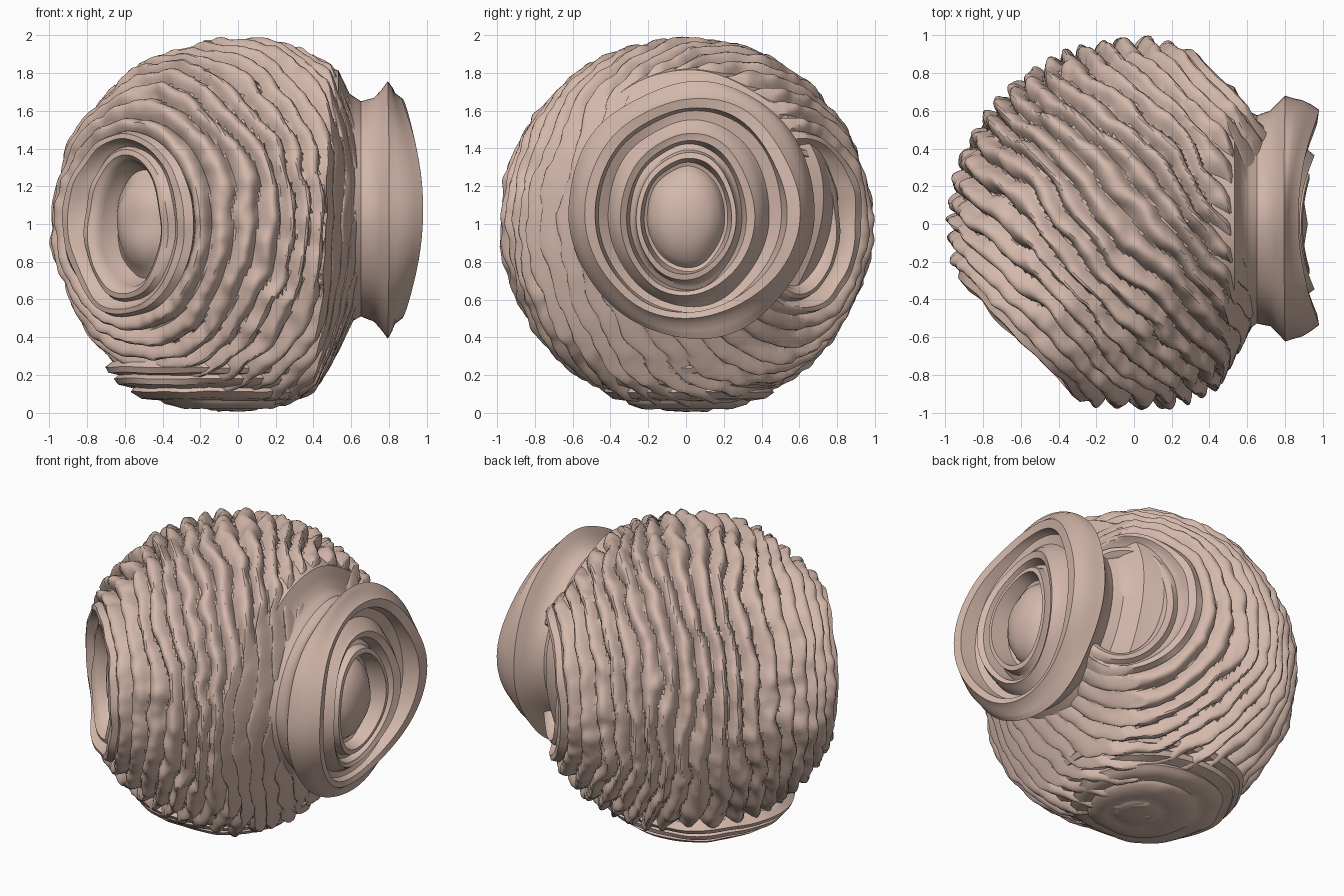
import bpy, bmesh, math
from mathutils import Vector, noise

if "Cube" in bpy.data.objects:
    bpy.data.objects.remove(bpy.data.objects["Cube"])

clay = bpy.data.materials.new("clay")
clay.diffuse_color = (0.66, 0.48, 0.405, 1)
clay.use_nodes = True
clay.node_tree.nodes["Principled BSDF"].inputs["Base Color"].default_value = clay.diffuse_color


def lathe(name, profile, segs, place):
    """Revolve (radius, height) points; place(r, h, angle) gives the final position."""
    bm = bmesh.new()
    rings = []
    for r, h in profile:
        if r < 1e-4:
            rings.append([bm.verts.new(place(0, h, 0))] * segs)
        else:
            rings.append([bm.verts.new(place(r, h, 2 * math.pi * i / segs)) for i in range(segs)])
    for a, b in zip(rings, rings[1:]):
        for i in range(segs):
            j = (i + 1) % segs
            corners = list(dict.fromkeys([a[i], a[j], b[j], b[i]]))
            if len(corners) > 2:
                bm.faces.new(corners)
    bmesh.ops.recalc_face_normals(bm, faces=bm.faces)
    me = bpy.data.meshes.new(name)
    bm.to_mesh(me)
    bm.free()
    me.materials.append(clay)
    ob = bpy.data.objects.new(name, me)
    bpy.context.collection.objects.link(ob)
    bpy.context.view_layer.objects.active = ob
    ob.select_set(True)
    bpy.ops.object.shade_smooth_by_angle(angle=math.radians(35))
    ob.select_set(False)
    return ob


def fine(points, n):
    """Subdivide a profile evenly."""
    out = []
    for (r0, h0), (r1, h1) in zip(points, points[1:]):
        out += [(r0 + (r1 - r0) * k / n, h0 + (h1 - h0) * k / n) for k in range(n)]
    return out + [points[-1]]


def clamp(v):
    return max(0.0, min(1.0, v))


# Ridged ball: a lathe about a level diagonal axis with a domed eye at each end
AXIS = Vector((-1, -1, 0)).normalized()
SIDE = Vector((1, -1, 0)).normalized()
UP = Vector((0, 0, 1))
CENTRE = Vector((0, 0, 1))
T0, RIDGES, STEPS = 0.53, 18, 9
eye = fine([(0, .81), (.1, .80), (.19, .77), (.26, .72), (.29, .70), (.32, .76), (.34, .82),
            (.37, .85), (.395, .84), (.41, .81), (.43, .83), (.45, .865), (.475, .86),
            (.49, .82)], 2)
count = RIDGES * STEPS
middle = [(math.sin(t), math.cos(t)) for t in
          (T0 + (math.pi - 2 * T0) * k / count for k in range(count + 1))]
ball_profile = eye + middle + [(r, -h) for r, h in reversed(eye)]


def place_ball(r, h, a):
    on_ball = abs(r * r + h * h - 1) < 1e-4
    # the eye is taller than wide, easing to round at its outer ring
    squeeze = 1.0 if on_ball else 0.7 + 0.3 * clamp((r - 0.35) / 0.14)
    d = AXIS * h + SIDE * (r * math.cos(a) * squeeze) + UP * (r * math.sin(a))
    if on_ball:
        t = math.acos(max(-1, min(1, h)))
        # ridges wander and merge more towards the middle of the ball
        edge = min(1, (t - T0) * 3, (math.pi - T0 - t) * 3)
        phase = (t - T0) / (math.pi - 2 * T0) * RIDGES
        phase += edge * (0.75 * noise.noise(d * 1.8) + 0.3 * noise.noise(d * 6))
        ridge = abs(math.sin(math.pi * phase)) ** 0.75
        rad = 0.91 + 0.078 * ridge * (1 + 0.3 * noise.noise(d * 5))
        d = d * (rad + 0.014 * noise.noise(d * 14))
    else:
        d = d + d * 0.03 * noise.noise(d * 5)
    # conical seat behind the flared cup, left open where the rear eye sits
    limit = 0.57 - 0.45 * (math.hypot(d.y, d.z - 0.08) - 0.6)
    limit = min(limit, 0.6) + 0.2 * clamp((d.y - 0.15) / 0.3) * clamp(1.6 - abs(d.z) / 0.4)
    if d.x > limit:
        d.x = limit + (d.x - limit) * 0.15
    return CENTRE + d


lathe("ridged_ball", ball_profile, 190, place_ball)

# Flared cup on the right, with stepped rings and a central dome
cup_profile = fine([(.74, .40), (.70, .52), (.58, .58), (.545, .64), (.57, .71), (.66, .79),
                    (.63, .88), (.57, .97), (.53, .96), (.52, .86), (.48, .82), (.45, .90),
                    (.42, .945), (.39, .92), (.375, .82), (.345, .85), (.33, .92), (.30, .92),
                    (.28, .80), (.26, .79), (.23, .84), (.15, .89), (0, .91)], 2)


def place_cup(r, h, a):
    c, s = math.cos(a), math.sin(a)
    wob = 1 + 0.05 * noise.noise(Vector((c * 1.3, s * 1.3, h * 4)))
    inner = clamp((0.58 - r) / 0.2) if h > 0.75 else 0
    # rim dips towards top and bottom, inner rings are taller than wide
    dip = 0.11 * s * s * clamp((h - 0.78) / 0.15) * min(1, r / 0.5) ** 2
    grow = 1 + 0.03 * s * s
    return Vector((h + 0.012 - dip, 0.03 * (1 - inner) + r * wob * c * (1 - 0.2 * inner),
                   1.08 - 0.04 * inner + r * wob * s * grow))


lathe("flared_cup", cup_profile, 96, place_cup)

# Shallow ringed foot under the ball
foot_profile = fine([(0, .005), (.12, .012), (.15, .025), (.24, .02), (.32, .045), (.34, .065),
                     (.42, .075), (.47, .11), (.46, .13), (.53, .15), (.55, .18),
                     (.53, .20), (.58, .21), (.60, .24), (.56, .28), (.45, .3), (0, .32)], 2)


def place_foot(r, h, a):
    c, s = math.cos(a), math.sin(a)
    wob = 1 + 0.08 * noise.noise(Vector((c * 1.5, s * 1.5, h * 6)))
    return Vector((-0.09 * r / 0.5 + r * wob * c, r * wob * s * 0.97,
                   h + 0.015 * r * noise.noise(Vector((c * 3, s * 3, r * 9)))))


lathe("ringed_foot", foot_profile, 120, place_foot)
